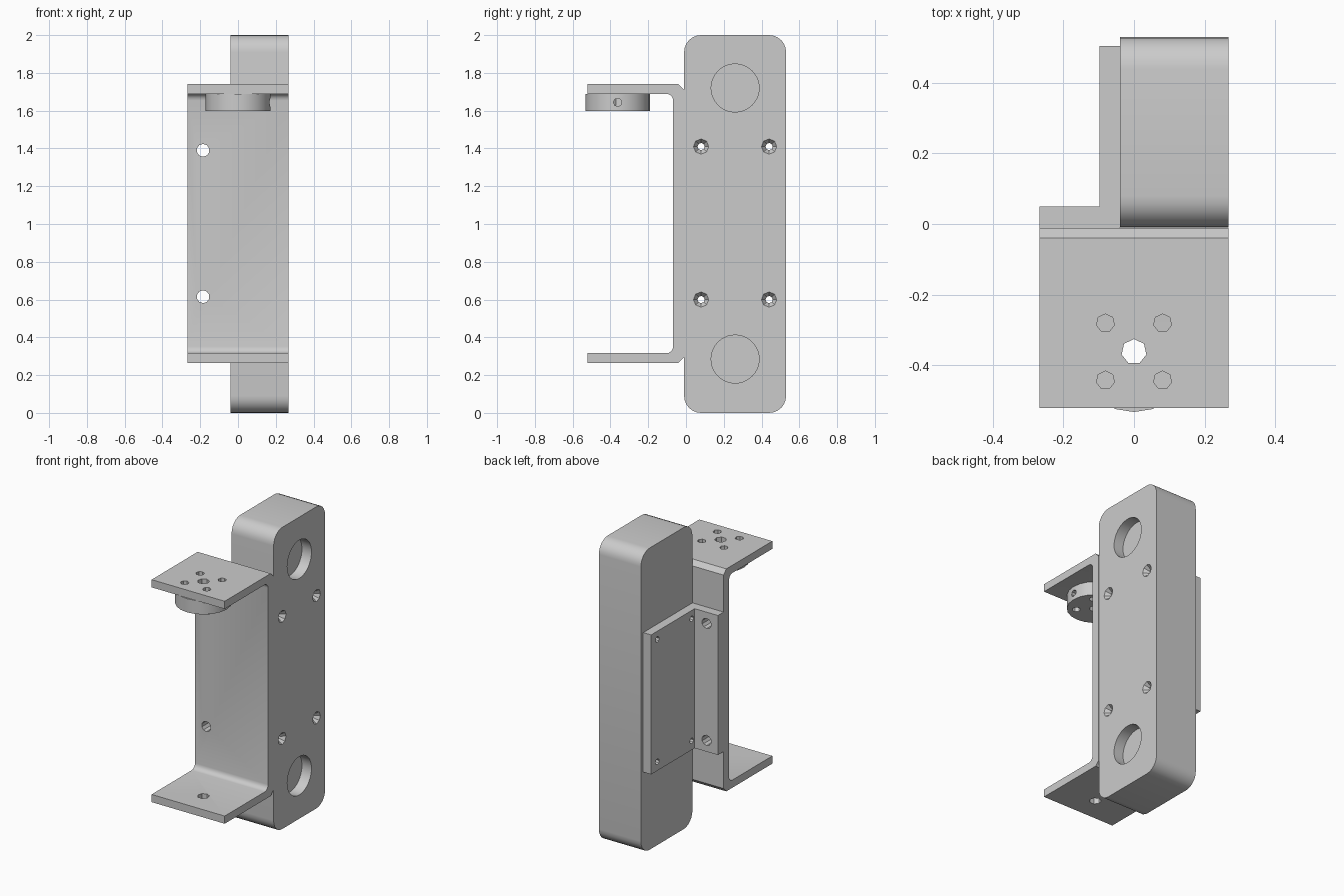
import bpy
import bmesh
from math import cos, sin, pi, radians
from mathutils import Matrix, Vector

if "Cube" in bpy.data.objects:
    bpy.data.objects.remove(bpy.data.objects["Cube"], do_unlink=True)

grey = bpy.data.materials.new("plain grey")
grey.use_nodes = True
grey.diffuse_color = (0.6, 0.6, 0.6, 1)
grey.node_tree.nodes["Principled BSDF"].inputs["Base Color"].default_value = (0.6, 0.6, 0.6, 1)


def make_object(name, bm):
    bmesh.ops.recalc_face_normals(bm, faces=bm.faces)
    mesh = bpy.data.meshes.new(name)
    bm.to_mesh(mesh)
    bm.free()
    mesh.materials.append(grey)
    obj = bpy.data.objects.new(name, mesh)
    bpy.context.collection.objects.link(obj)
    return obj


def prism(name, outline, axis, low, high):
    """Extrude an outline: (y, z) points along X or (x, y) points along Z."""
    bm = bmesh.new()
    place = (lambda a, b: (low, a, b)) if axis == "X" else (lambda a, b: (a, b, low))
    face = bm.faces.new([bm.verts.new(place(a, b)) for a, b in outline])
    moved = bmesh.ops.extrude_face_region(bm, geom=[face])["geom"]
    step = Vector((high - low, 0, 0)) if axis == "X" else Vector((0, 0, high - low))
    bmesh.ops.translate(bm, vec=step, verts=[v for v in moved if isinstance(v, bmesh.types.BMVert)])
    return make_object(name, bm)


def cylinder(name, centre, axis, radius, length, sides, end_radius=None):
    """Cylinder or cone centred on a point; end_radius is the + end."""
    turn = {"X": Matrix.Rotation(pi / 2, 4, "Y"),
            "Y": Matrix.Rotation(-pi / 2, 4, "X"),
            "Z": Matrix.Identity(4)}[axis]
    bm = bmesh.new()
    bmesh.ops.create_cone(bm, cap_ends=True, segments=sides, radius1=radius,
                          radius2=radius if end_radius is None else end_radius, depth=length,
                          matrix=Matrix.Translation(centre) @ turn)
    return make_object(name, bm)


def arc(cy, cz, radius, start, end, steps):
    angles = [radians(start + (end - start) * i / steps) for i in range(steps + 1)]
    return [(cy + radius * cos(a), cz + radius * sin(a)) for a in angles]


def activate(obj):
    bpy.ops.object.select_all(action="DESELECT")
    obj.select_set(True)
    bpy.context.view_layer.objects.active = obj


def cut(obj, cutters):
    activate(obj)
    for cutter in cutters:
        cutter.hide_render = True
        mod = obj.modifiers.new("hole", "BOOLEAN")
        mod.operation = "DIFFERENCE"
        mod.solver = "EXACT"
        mod.object = cutter
        bpy.ops.object.modifier_apply(modifier=mod.name)
        bpy.data.objects.remove(cutter, do_unlink=True)


SCREWS = [(y, z) for y in (0.08, 0.44) for z in (0.6, 1.41)]
SHAFT_Y = -0.362
PATTERN = [(x, SHAFT_Y + d) for x in (-0.081, 0.081) for d in (-0.081, 0.081)]


def plate_screw_holes():
    return [cylinder("screw_cutter", (0, y, z), "X", 0.019, 1, 8) for y, z in SCREWS]


def flange_bolt_holes():
    return [cylinder("bolt_cutter", (-0.185, 0, z), "Y", 0.034, 0.4, 10) for z in (0.615, 1.39)]


def pattern_holes():
    return [cylinder("pattern_cutter", (x, y, 1.66), "Z", 0.026, 0.4, 7) for x, y in PATTERN]


# Tall rounded body with two round pockets and four countersunk screw holes
r = 0.09
corners = [(0.53 - r, 2 - r, 0), (-0.01 + r, 2 - r, 90),
           (-0.01 + r, r, 180), (0.53 - r, r, 270)]
outline = [p for y, z, a in corners for p in arc(y, z, r, a, a + 90, 6)]
body = prism("body_block", outline, "X", -0.04, 0.268)
cutters = [cylinder("pocket_cutter", (0.268, 0.26, z), "X", 0.127, 0.14, 40) for z in (0.285, 1.72)]
cutters += plate_screw_holes()
cutters += [cylinder("sink_cutter", (0.258, y, z), "X", 0.018, 0.04, 8, 0.048) for y, z in SCREWS]
cut(body, cutters)

# Channel bracket: bent sheet with a top and a bottom flange
mid = 1.0025
upper_outer = [(-0.522, 1.74), (-0.04, 1.74), (-0.011, 1.71)]
upper_inner = arc(-0.103, 1.654, 0.035, 0, 90, 4) + [(-0.522, 1.689)]


def flip(points):
    return [(y, 2 * mid - z) for y, z in reversed(points)]


bracket = prism("channel_bracket",
                upper_outer + flip(upper_outer) + flip(upper_inner) + upper_inner,
                "X", -0.268, 0.268)
cut(bracket, [cylinder("shaft_cutter", (0, SHAFT_Y, 1), "Z", 0.036, 3, 7)]
    + pattern_holes() + flange_bolt_holes())

# Angle bracket joining the body to the channel
angle = prism("angle_bracket",
              [(-0.268, -0.011), (-0.04, -0.011), (-0.04, 0.505),
               (-0.098, 0.505), (-0.098, 0.049), (-0.268, 0.049)],
              "Z", 0.54, 1.465)
cut(angle, plate_screw_holes() + flange_bolt_holes())

# Round hub under the top flange, with a set screw hole in its side
hub = cylinder("shaft_hub", (0, SHAFT_Y, 1.644), "Z", 0.171, 0.09, 20)
cut(hub, [cylinder("shaft_cutter", (0, SHAFT_Y, 1.6), "Z", 0.036, 1, 7),
          cylinder("set_screw_cutter", (0.11, SHAFT_Y, 1.644), "X", 0.022, 0.2, 8)]
    + pattern_holes())

for part in (body, bracket, angle, hub):
    activate(part)
    bpy.ops.object.shade_smooth_by_angle(angle=radians(28))
